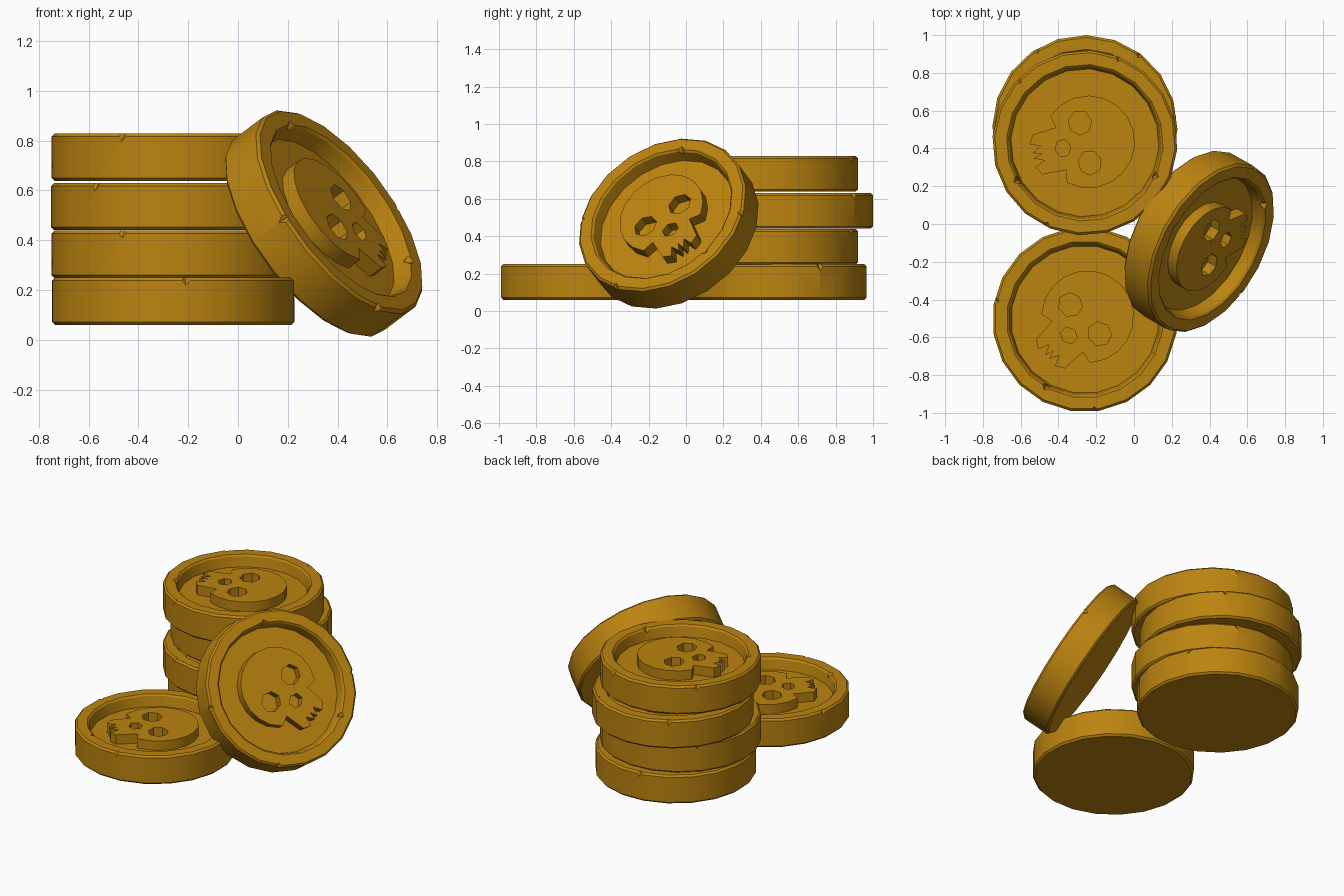
import bpy, bmesh, math
from mathutils import Vector, Matrix

if "Cube" in bpy.data.objects:
    bpy.data.objects.remove(bpy.data.objects["Cube"])

SIDES, R, H = 20, 0.49, 0.19
FLOOR = 0.115          # height of the recessed face
EMBLEM_TOP = 0.178

gold = bpy.data.materials.new("gold")
gold.diffuse_color = (0.50, 0.23, 0.005, 1)
gold.use_nodes = True
gold.node_tree.nodes["Principled BSDF"].inputs["Base Color"].default_value = gold.diffuse_color


def make_object(name, bm):
    bmesh.ops.recalc_face_normals(bm, faces=bm.faces[:])
    mesh = bpy.data.meshes.new(name)
    bm.to_mesh(mesh)
    bm.free()
    mesh.materials.append(gold)
    ob = bpy.data.objects.new(name, mesh)
    bpy.context.collection.objects.link(ob)
    return ob


def prism(bm, points, z0, z1):
    lo = [bm.verts.new((x, y, z0)) for x, y in points]
    hi = [bm.verts.new((x, y, z1)) for x, y in points]
    bm.faces.new(lo[::-1])
    bm.faces.new(hi)
    for i in range(len(points)):
        j = (i + 1) % len(points)
        bm.faces.new((lo[i], lo[j], hi[j], hi[i]))


def ngon(cx, cy, rx, ry, n, start=0.0):
    return [(cx + rx * math.cos(start + math.tau * i / n),
             cy + ry * math.sin(start + math.tau * i / n)) for i in range(n)]


def cut(ob, cutter):
    mod = ob.modifiers.new("cut", 'BOOLEAN')
    mod.operation, mod.solver, mod.object = 'DIFFERENCE', 'EXACT', cutter
    bpy.context.view_layer.objects.active = ob
    bpy.ops.object.modifier_apply(modifier=mod.name)
    bpy.data.objects.remove(cutter)


# Coin body: lathed profile with bevelled rim and recessed face
bm = bmesh.new()
profile = [(R - 0.012, 0), (R, 0.012), (R, H - 0.012), (R - 0.012, H),
           (0.415, H), (0.405, H - 0.01), (0.392, FLOOR)]
rings = [[bm.verts.new((x, y, z)) for x, y in ngon(0, 0, r, r, SIDES)] for r, z in profile]
for a, b in zip(rings, rings[1:]):
    for i in range(SIDES):
        j = (i + 1) % SIDES
        bm.faces.new((a[i], a[j], b[j], b[i]))
bm.faces.new(rings[0][::-1])
bm.faces.new(rings[-1])
coin = make_object("coin", bm)

# Rim nicks: small wedges on the outer and inner rim edges (skull chin points to +x)
bm = bmesh.new()
for angle, radius in ((-126, R), (-57, R), (51, R), (15, 0.405), (141, 0.405)):
    m = (Matrix.Rotation(math.radians(angle), 4, 'Z') @ Matrix.Translation((radius, 0, H))
         @ Matrix.Diagonal((0.026, 0.028, 0.036, 1)))
    v = [bm.verts.new(m @ Vector(p)) for p in
         ((1, 0, 0), (0, 1, 0), (-1, 0, 0), (0, -1, 0), (0, 0, 1), (0, 0, -1))]
    for i in range(4):
        j = (i + 1) % 4
        bm.faces.new((v[i], v[j], v[4]))
        bm.faces.new((v[j], v[i], v[5]))
cut(coin, make_object("nick_cutter", bm))

# Skull emblem: round cranium and toothed jaw
half_jaw = [(0.15, 0.116), (0.279, 0.108), (0.306, 0.062), (0.25, 0.04), (0.302, 0.014), (0.255, 0.0)]
jaw = half_jaw + [(x, -y) for x, y in half_jaw[-2::-1]]
start = math.radians(48)
arc = [(0.245 * math.cos(-start - (math.tau - 2 * start) * i / 14),
        0.245 * math.sin(-start - (math.tau - 2 * start) * i / 14)) for i in range(15)]
bm = bmesh.new()
prism(bm, [(x - 0.02, y) for x, y in jaw + arc], FLOOR - 0.02, EMBLEM_TOP)
skull = make_object("skull_emblem", bm)

# Eye and nose sockets
bm = bmesh.new()
for side in (-1, 1):
    prism(bm, ngon(0.0, side * 0.109, 0.062, 0.066, 7, side * 0.5), FLOOR + 0.004, H + 0.05)
prism(bm, ngon(0.12, 0, 0.042, 0.048, 6, 0.0), FLOOR + 0.004, H + 0.05)
cut(skull, make_object("socket_cutter", bm))

# Smooth the round wall, keep edges sharp
for ob in (coin, skull):
    bpy.ops.object.select_all(action='DESELECT')
    ob.select_set(True)
    bpy.context.view_layer.objects.active = ob
    bpy.ops.object.shade_smooth_by_angle(angle=math.radians(30))


def place(name, matrix):
    for part, src in (("coin", coin), ("skull_emblem", skull)):
        ob = bpy.data.objects.new(name + "_" + part, src.data)
        bpy.context.collection.objects.link(ob)
        ob.matrix_world = matrix


# Flat coins: the stack of four and the loose front one
flat = [("stack_1", 0.48, 0.06, 155), ("stack_2", 0.43, 0.248, 194), ("stack_3", 0.51, 0.44, 179),
        ("stack_4", 0.43, 0.638, 194), ("front", -0.505, 0.06, 225)]
for name, y, z, turn in flat:
    place(name, Matrix.Translation((-0.26, y, z)) @ Matrix.Rotation(math.radians(turn), 4, 'Z'))

# Leaning coin
n = Vector((0.73, -0.41, 0.55)).normalized()
d = Vector((0.2, 0.105, -0.19))
d = (d - n * d.dot(n)).normalized()
rot = Matrix((d, n.cross(d), n)).transposed().to_4x4()
place("leaning", Matrix.Translation((0.345, -0.092, 0.467)) @ rot @ Matrix.Translation((0, 0, -H / 2)))

for ob in (coin, skull):
    bpy.data.objects.remove(ob)
